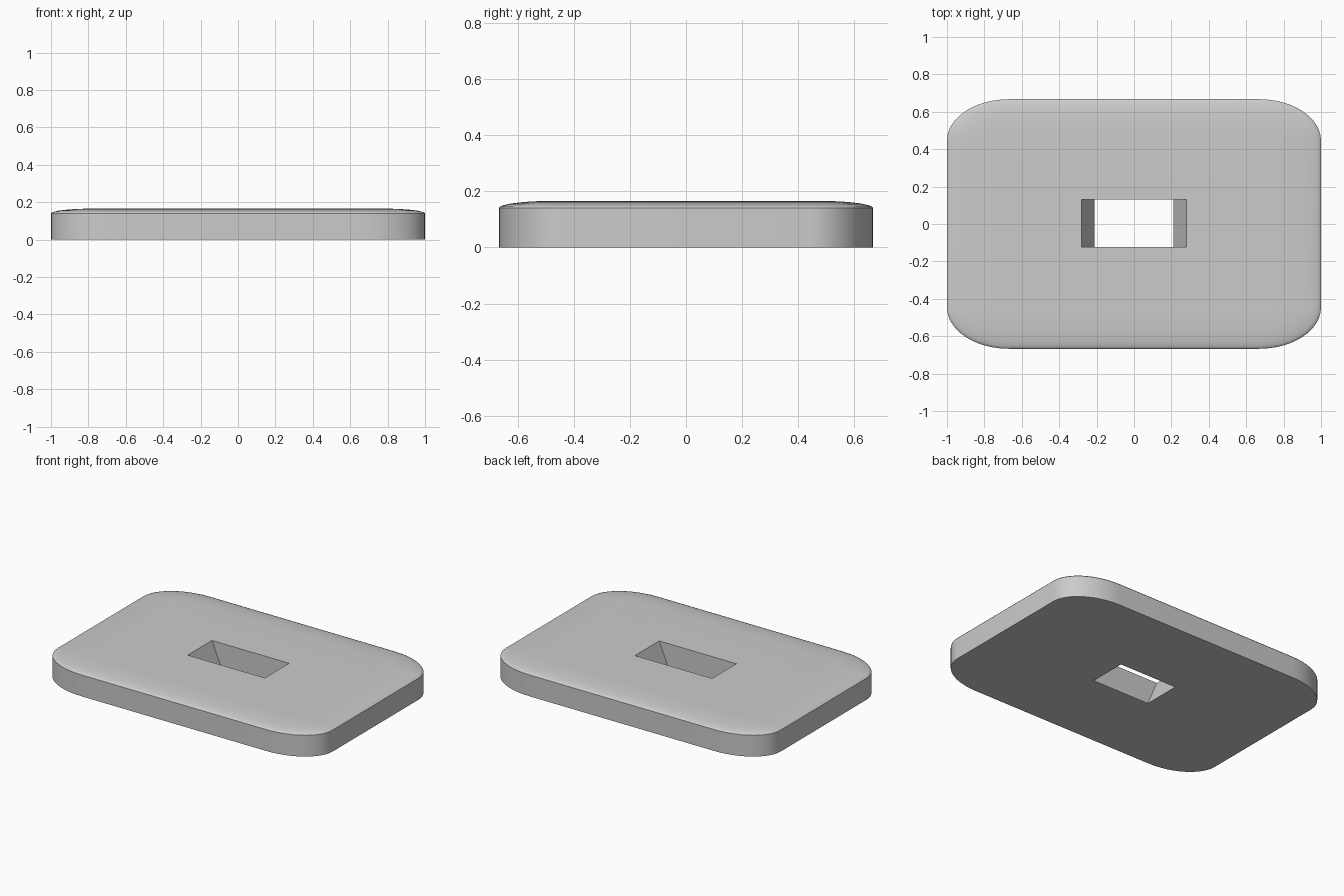
import bpy, bmesh, math

if "Cube" in bpy.data.objects:
    bpy.data.objects.remove(bpy.data.objects["Cube"])

HW, HD, H = 1.0, 0.667, 0.166      # half width, half depth, height
RX, RY = 0.33, 0.222               # elliptical corner radii
SEG, CROWN = 12, 8                 # corner and top-edge segments


def make_object(name, rings):
    """Loft closed rings of points, capped at both ends."""
    bm = bmesh.new()
    loops = [[bm.verts.new(p) for p in ring] for ring in rings]
    for a, b in zip(loops, loops[1:]):
        for i in range(len(a)):
            j = (i + 1) % len(a)
            bm.faces.new((a[i], a[j], b[j], b[i]))
    bm.faces.new(loops[0][::-1])
    bm.faces.new(loops[-1])
    bmesh.ops.recalc_face_normals(bm, faces=bm.faces)
    me = bpy.data.meshes.new(name)
    bm.to_mesh(me)
    bm.free()
    ob = bpy.data.objects.new(name, me)
    bpy.context.collection.objects.link(ob)
    return ob


def outline(dx, dy, z):
    """Rounded rectangle, inset by dx and dy."""
    pts = []
    for q, (sx, sy) in enumerate([(1, 1), (-1, 1), (-1, -1), (1, -1)]):
        for i in range(SEG + 1):
            t = math.pi / 2 * (q + i / SEG)
            pts.append((sx * (HW - RX) + (RX - dx) * math.cos(t),
                        sy * (HD - RY) + (RY - dy) * math.sin(t), z))
    return pts


# Plate with a softly crowned top edge
rings = [outline(0, 0, 0)]
for i in range(CROWN + 1):
    t = math.pi / 2 * i / CROWN
    k = 1 - math.cos(t)
    rings.append(outline(0.23 * k, 0.195 * k, H - 0.026 + 0.026 * math.sin(t)))
plate = make_object("plate", rings)


# Slot through the middle, narrowing towards the bottom
def slot_ring(z):
    x = 0.21 + 0.07 * z / H
    return [(-x, -0.122, z), (x, -0.122, z), (x, 0.13, z), (-x, 0.13, z)]


cutter = make_object("slot_cutter", [slot_ring(-0.05), slot_ring(H + 0.05)])
cutter.hide_render = True
mod = plate.modifiers.new("slot", 'BOOLEAN')
mod.operation, mod.solver, mod.object = 'DIFFERENCE', 'EXACT', cutter

bpy.context.view_layer.objects.active = plate
plate.select_set(True)
cutter.select_set(False)
bpy.ops.object.modifier_apply(modifier=mod.name)
bpy.data.objects.remove(cutter)
bpy.ops.object.shade_smooth_by_angle(angle=math.radians(30))
